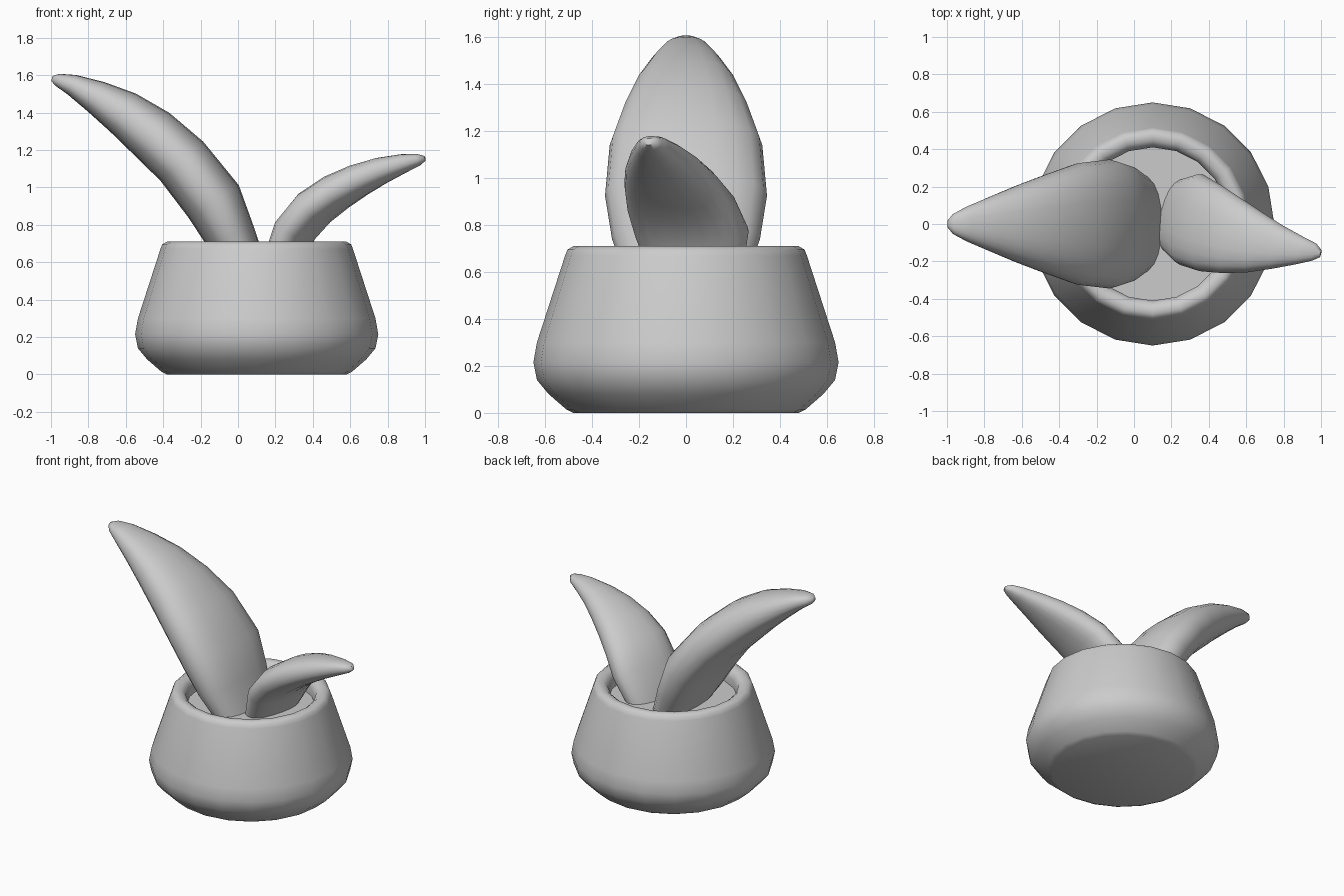
import bpy, bmesh, math
from mathutils import Vector

cube = bpy.data.objects.get("Cube")
if cube:
    bpy.data.objects.remove(cube, do_unlink=True)

# One plain clay colour for everything
clay = bpy.data.materials.new("plain_grey")
clay.use_nodes = True
grey = (0.6, 0.6, 0.6, 1)
clay.diffuse_color = grey
clay.node_tree.nodes["Principled BSDF"].inputs["Base Color"].default_value = grey


def finish(bm, name, angle):
    bmesh.ops.recalc_face_normals(bm, faces=bm.faces[:])
    mesh = bpy.data.meshes.new(name)
    bm.to_mesh(mesh)
    bm.free()
    mesh.materials.append(clay)
    obj = bpy.data.objects.new(name, mesh)
    bpy.context.collection.objects.link(obj)
    bpy.ops.object.select_all(action='DESELECT')
    obj.select_set(True)
    bpy.context.view_layer.objects.active = obj
    bpy.ops.object.shade_smooth_by_angle(angle=math.radians(angle))
    return obj


def loft(bm, rings):
    """Join rings of points with quads and cap both ends."""
    rings = [[bm.verts.new(p) for p in ring] for ring in rings]
    for a, b in zip(rings, rings[1:]):
        n = len(a)
        for i in range(n):
            j = (i + 1) % n
            bm.faces.new((a[i], a[j], b[j], b[i]))
    bm.faces.new(rings[0])
    bm.faces.new(rings[-1])


def lathe(name, profile, centre_x, sides, angle):
    bm = bmesh.new()
    turns = [2 * math.pi * i / sides for i in range(sides)]
    loft(bm, [[(centre_x + r * math.cos(t), r * math.sin(t), z) for t in turns]
              for r, z in profile])
    return finish(bm, name, angle)


def leaf(name, stations, origin, yaw, sides=20):
    """Stations: distance out, sideways shift, height, half thickness, half width."""
    bm = bmesh.new()
    out = Vector((math.cos(yaw), math.sin(yaw), 0))
    side = Vector((-math.sin(yaw), math.cos(yaw), 0))
    centres = [origin + out * s[0] + side * s[1] + Vector((0, 0, s[2])) for s in stations]
    rings = []
    for k, (c, s) in enumerate(zip(centres, stations)):
        along = centres[min(k + 1, len(centres) - 1)] - centres[max(k - 1, 0)]
        normal = along.cross(side).normalized()
        ring = []
        for i in range(sides):
            t = 2 * math.pi * i / sides
            # Slightly boxy oval section
            a, b = (math.copysign(abs(v) ** 0.85, v) for v in (math.cos(t), math.sin(t)))
            ring.append(c + side * (s[4] * a) + normal * (s[3] * b))
        rings.append(ring)
    loft(bm, rings)
    return finish(bm, name, 60)


# Pot: rounded belly, tapering up to a soft rim and down the inner wall
lathe("pot", [(0.48, 0), (0.51, 0.015), (0.585, 0.08), (0.635, 0.14), (0.65, 0.215),
              (0.635, 0.3), (0.515, 0.67), (0.505, 0.695), (0.48, 0.71), (0.445, 0.705),
              (0.42, 0.685), (0.41, 0.65), (0.41, 0.6)], 0.1, 20, 42)

# Large leaf arching to the right
leaf("large_leaf", [(-0.07, 0, 0.52, 0.1, 0.24), (0.04, 0, 0.74, 0.135, 0.315),
                    (0.13, 0, 0.925, 0.16, 0.345), (0.3, 0, 1.14, 0.155, 0.325),
                    (0.46, 0, 1.285, 0.147, 0.268), (0.615, 0, 1.4, 0.123, 0.21),
                    (0.76, 0, 1.485, 0.09, 0.15), (0.89, 0, 1.55, 0.056, 0.095),
                    (0.965, 0, 1.575, 0.034, 0.055), (0.995, 0, 1.582, 0.014, 0.02)],
     Vector((0, 0, 0)), math.pi)

# Small leaf arching to the left and turned a little to the front
leaf("small_leaf", [(0.11, 0.01, 0.55, 0.08, 0.19), (0.21, 0.01, 0.77, 0.1, 0.25),
                    (0.32, -0.01, 0.89, 0.105, 0.237), (0.445, -0.022, 0.975, 0.1, 0.205),
                    (0.57, -0.026, 1.04, 0.088, 0.165), (0.69, -0.022, 1.09, 0.072, 0.12),
                    (0.815, -0.01, 1.13, 0.05, 0.075), (0.89, 0, 1.148, 0.032, 0.047),
                    (0.925, 0, 1.155, 0.014, 0.02)],
     Vector((0.1, 0.065, 0)), math.radians(-14))
